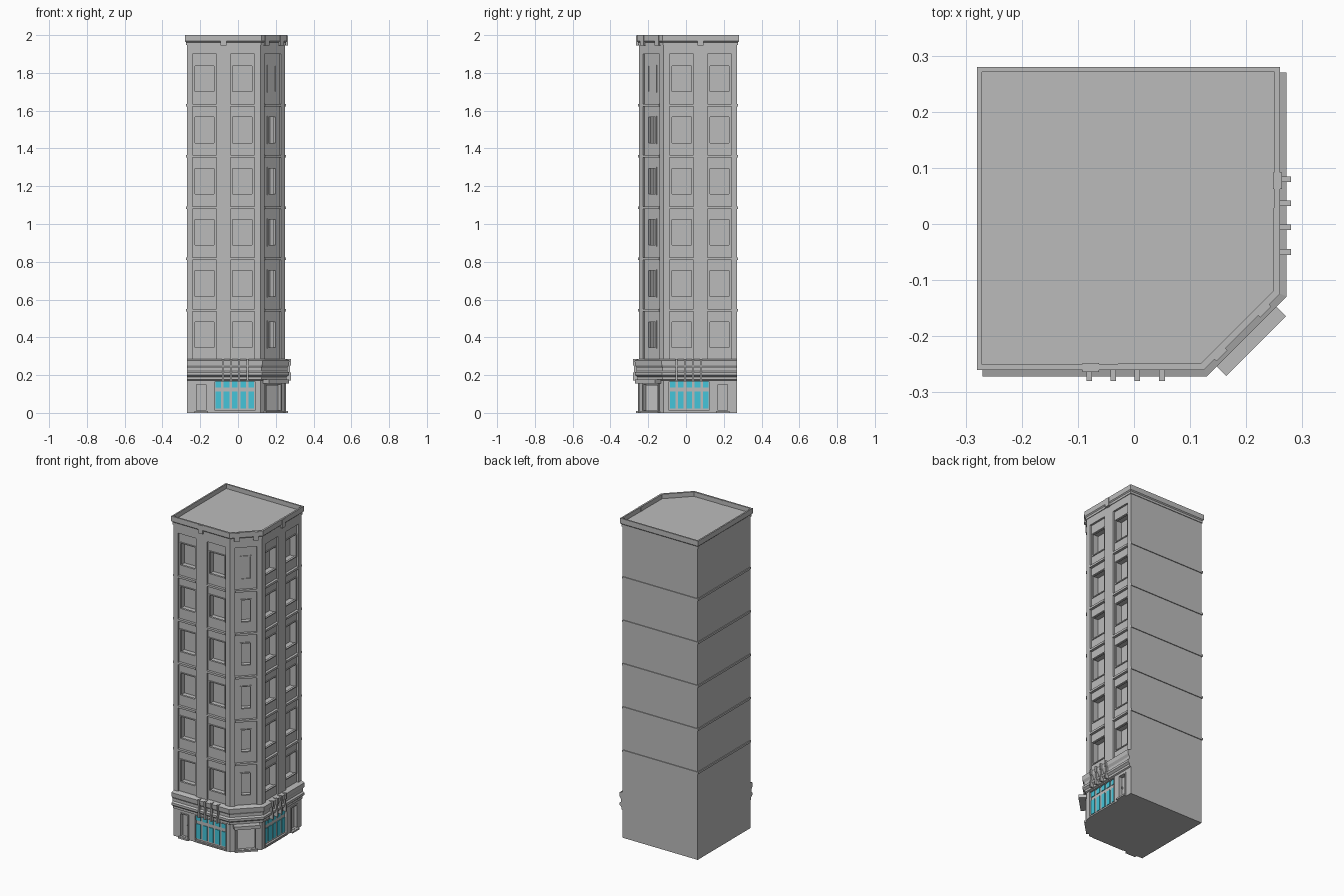
import bpy, bmesh
from mathutils import Vector

old = bpy.data.objects.get("Cube")
if old:
    bpy.data.objects.remove(old, do_unlink=True)


def material(name, rgb):
    m = bpy.data.materials.new(name)
    m.use_nodes = True
    col = (*rgb, 1)
    m.diffuse_color = col
    m.node_tree.nodes["Principled BSDF"].inputs["Base Color"].default_value = col
    return m


STONE = material("grey stone", (0.5, 0.5, 0.5))
PALE = material("pale grey", (0.66, 0.66, 0.66))
GLASS = material("turquoise glass", (0.058, 0.56, 0.70))

# Street faces: origin, direction along the wall, outward direction
R = 0.5 ** 0.5
FRONT = (Vector((0, -0.25, 0)), Vector((1, 0, 0)), Vector((0, -1, 0)))
RIGHT = (Vector((0.25, 0, 0)), Vector((0, -1, 0)), Vector((1, 0, 0)))
CORNER = (Vector((0.185, -0.185, 0)), Vector((R, R, 0)), Vector((R, -R, 0)))
SIDES = (FRONT, RIGHT)
ALL = (FRONT, RIGHT, CORNER)


def finish(name, bm, mat):
    bmesh.ops.recalc_face_normals(bm, faces=bm.faces)
    me = bpy.data.meshes.new(name)
    bm.to_mesh(me)
    bm.free()
    me.materials.append(mat)
    ob = bpy.data.objects.new(name, me)
    bpy.context.collection.objects.link(ob)
    return ob


def add_box(bm, face, u, n, z):
    """Box on a street face; u, n and z are (low, high) ranges."""
    o, a, b = face
    vs = bmesh.ops.create_cube(bm, size=1)["verts"]
    for v in vs:
        i, j, k = (int(c > 0) for c in v.co)
        v.co = o + a * u[i] + b * n[j] + Vector((0, 0, z[k]))


def boxes(name, items, mat=STONE):
    bm = bmesh.new()
    for it in items:
        add_box(bm, *it)
    return finish(name, bm, mat)


def outline(o, back=0.0):
    """Plan with a cut corner; o grows the street sides, back the others."""
    w, t = 0.27 + back, 0.414 * o
    return [(-w, w), (-w, -0.25 - o), (0.12 + t, -0.25 - o),
            (0.25 + o, -0.12 - t), (0.25 + o, w)]


def loft(name, profile, grow_back=False, sink=None):
    """Stack of plan outlines, given as (offset, height) pairs."""
    bm = bmesh.new()
    rings = [[bm.verts.new((x, y, z)) for x, y in outline(o, o if grow_back else 0)]
             for o, z in profile]
    for lo, hi in zip(rings, rings[1:]):
        for i in range(len(lo)):
            j = (i + 1) % len(lo)
            bm.faces.new((lo[i], lo[j], hi[j], hi[i]))
    bm.faces.new(rings[0])
    top = bm.faces.new(rings[-1])
    bmesh.ops.recalc_face_normals(bm, faces=bm.faces)
    if sink:
        rim, depth = sink
        bmesh.ops.inset_region(bm, faces=[top], thickness=rim)
        well = bmesh.ops.extrude_face_region(bm, geom=[top])["geom"]
        bmesh.ops.delete(bm, geom=[top], context="FACES")
        for v in (g for g in well if isinstance(g, bmesh.types.BMVert)):
            v.co.z -= depth
    return finish(name, bm, STONE)


def cut(target, items):
    tool = boxes("cutter", items)
    tool.hide_render = True
    mod = target.modifiers.new("cut", "BOOLEAN")
    mod.operation, mod.solver, mod.object = "DIFFERENCE", "EXACT", tool
    bpy.context.view_layer.objects.active = target
    bpy.ops.object.modifier_apply(modifier=mod.name)
    bpy.data.objects.remove(tool, do_unlink=True)


def ring(face, u, n, z, w):
    """Four bars framing an opening."""
    return [(face, (u[0], u[0] + w), n, z), (face, (u[1] - w, u[1]), n, z),
            (face, (u[0] + w, u[1] - w), n, (z[1] - w, z[1])),
            (face, (u[0] + w, u[1] - w), n, (z[0], z[0] + w))]


FLOOR = 0.271
ROWS = [(0.34 + FLOOR * i, 0.488 + FLOOR * i) for i in range(6)]
LEDGES = [0.538 + FLOOR * i for i in range(5)]
BAYS = [(f, u) for f in SIDES for u in ((-0.24, -0.115), (-0.04, 0.087))]
BAYS.append((CORNER, (-0.062, 0.062)))
DEEP = 0.012

# Tower body with recessed bays, shop fronts, doors and window openings
body = loft("tower_body", [(0, 0), (0, 1.97)])
SHOP, DOOR, ENTRY = (-0.128, 0.095), (-0.222, -0.168), (-0.055, 0.055)
cut(body, [(f, u, (-DEEP, 0.05), (0.285, 1.9)) for f, u in BAYS]
    + [(f, SHOP, (-DEEP, 0.05), (0.012, 0.172)) for f in SIDES]
    + [(f, DOOR, (-0.02, 0.05), (0.012, 0.152)) for f in SIDES]
    + [(CORNER, ENTRY, (-0.018, 0.05), (0.012, 0.152))])


def window_span(face, u):
    m = 0.03 if face is CORNER else 0.006
    return u[0] + m, u[1] - m


windows = [(f, window_span(f, u), z) for f, u in BAYS for z in ROWS]
cut(body, [(f, u, (-0.055, 0.02), z) for f, u, z in windows])

# Window frames and storey ledges in the bays
boxes("window_frames", [b for f, u, z in windows
                        for b in ring(f, u, (-0.02, -0.007), z, 0.006)])
boxes("bay_ledges", [(f, u, (-DEEP - 0.002, 0.004), (z, z + 0.013))
                     for f, u in BAYS for z in LEDGES])

# String courses on the two plain walls
LEFT = (Vector((-0.27, 0, 0)), Vector((0, 1, 0)), Vector((-1, 0, 0)))
BACK = (Vector((0, 0.27, 0)), Vector((-1, 0, 0)), Vector((0, 1, 0)))
boxes("string_courses", [(f, u, (-0.002, 0.005), (z, z + 0.013)) for z in LEDGES
                         for f, u in ((LEFT, (-0.25, 0.275)), (BACK, (-0.25, 0.275)))])

# Roof cornice with sunken deck, and the blocks under it
loft("roof_cornice", [(0.004, 1.948), (0.004, 1.962), (0.01, 1.968), (0.01, 2.0)],
     grow_back=True, sink=(0.013, 0.028))
boxes("cornice_blocks", [(f, (-0.092, -0.062), (-0.002, 0.014), (1.945, 1.998)) for f in SIDES]
      + [(CORNER, (s - 0.014, s + 0.014), (-0.002, 0.015), (1.945, 1.998))
         for s in (-0.055, 0.055)])

# Moulded cornice above the ground floor
loft("street_cornice", [(0, 0.172), (0.008, 0.176), (0.008, 0.19), (0.02, 0.2),
                        (0.02, 0.214), (0.011, 0.222), (0.011, 0.238),
                        (0.02, 0.252), (0.022, 0.278), (0, 0.285)])

# Brackets standing over the shop fronts
brackets = []
for f in SIDES:
    for c in (-0.08, -0.037, 0.006, 0.05):
        u = (c - 0.005, c + 0.005)
        brackets += [(f, u, (0, 0.03), (0.25, 0.286)), (f, u, (0, 0.024), (0.214, 0.25)),
                     (f, u, (0, 0.03), (0.172, 0.214))]
boxes("cornice_brackets", brackets)

# Shop glass: five columns, each with a transom light
panes = [(f, (c - 0.015, c + 0.015), (-DEEP - 0.001, -DEEP + 0.004), z)
         for f in SIDES for c in (-0.105 + 0.044 * i for i in range(5))
         for z in ((0.022, 0.112), (0.134, 0.17))]
boxes("shop_glass", panes, GLASS)
boxes("shop_frames", [b for f in SIDES for b in ring(f, SHOP, (-DEEP, 0.003), (0.0, 0.172), 0.006)])

# Side doors with surrounds, handles and steps
boxes("side_doors", [(f, (-0.214, -0.176), (-0.021, -0.014), (0.012, 0.145)) for f in SIDES])
boxes("side_door_frames", [b for f in SIDES
                           for b in ring(f, (-0.227, -0.163), (-0.02, 0.004), (0.004, 0.158), 0.007)])
boxes("side_door_handles", [(f, (-0.184, -0.18), (-0.015, -0.008), (0.07, 0.085)) for f in SIDES])
boxes("side_door_steps", [(f, (-0.23, -0.16), (-0.01, 0.016), (0, 0.01)) for f in SIDES])

# Corner entrance with pale door, frame, canopy and step
boxes("corner_door", [(CORNER, (-0.048, 0.048), (-0.019, -0.012), (0.012, 0.148))], PALE)
boxes("corner_door_frame", ring(CORNER, (-0.062, 0.062), (-0.018, 0.006), (0.004, 0.158), 0.008))
boxes("corner_canopy", [(CORNER, (-0.075, 0.075), (-0.005, 0.046), (0.156, 0.176))])
boxes("corner_step", [(CORNER, (-0.066, 0.066), (-0.01, 0.014), (0, 0.01))])
